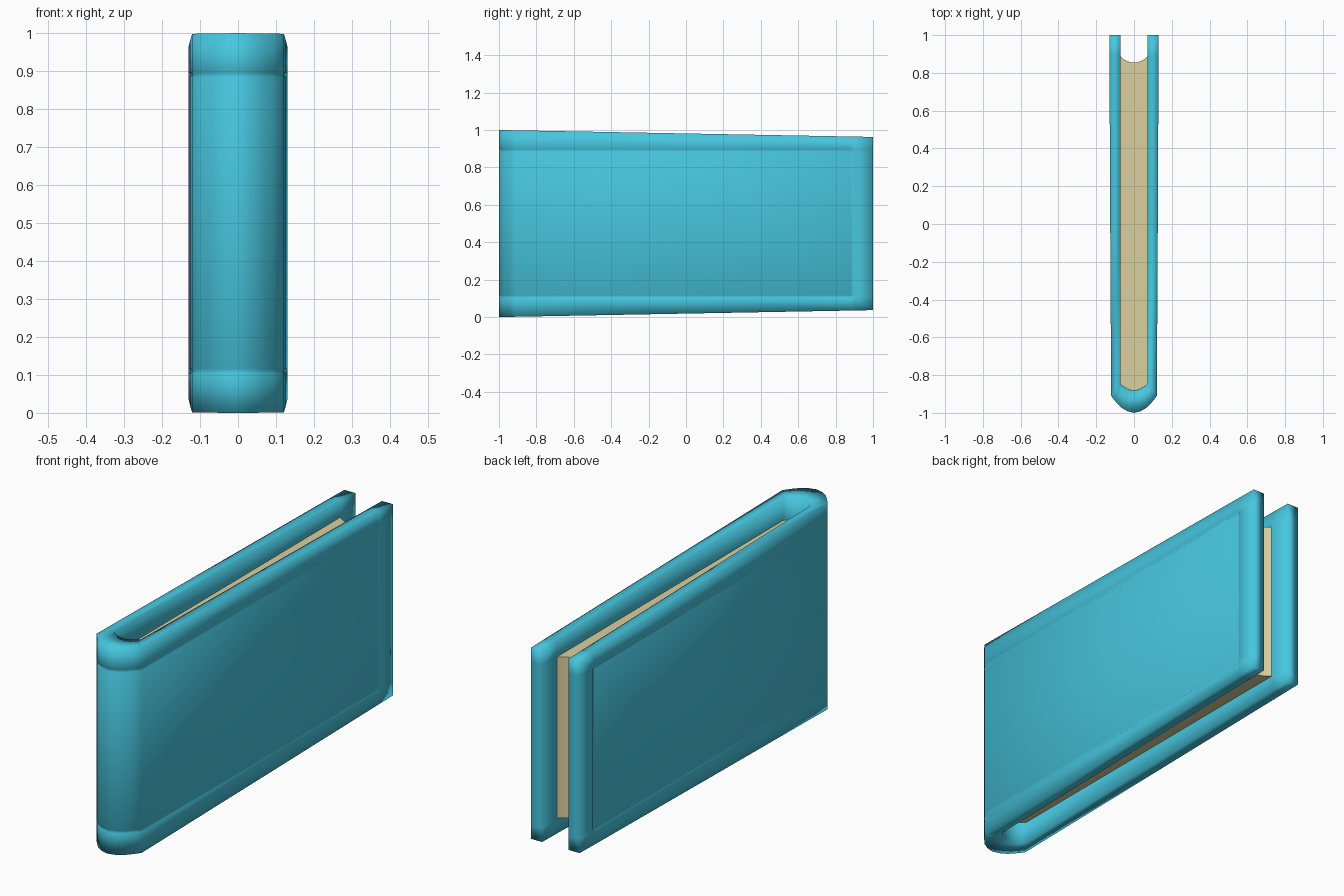
import bpy, bmesh, math

if "Cube" in bpy.data.objects:
    bpy.data.objects.remove(bpy.data.objects["Cube"])


def material(name, rgb):
    m = bpy.data.materials.new(name)
    m.diffuse_color = (*rgb, 1)
    m.use_nodes = True
    m.node_tree.nodes["Principled BSDF"].inputs["Base Color"].default_value = m.diffuse_color
    return m


def finish(name, bm, mat, angle):
    bmesh.ops.recalc_face_normals(bm, faces=bm.faces)
    me = bpy.data.meshes.new(name)
    bm.to_mesh(me)
    bm.free()
    me.materials.append(mat)
    me.shade_smooth()
    me.set_sharp_from_angle(angle=math.radians(angle))
    ob = bpy.data.objects.new(name, me)
    bpy.context.collection.objects.link(ob)
    return ob


def mirrored(half):
    # half profile runs from +x side to the centre line
    return half + [(-x, y) for x, y in reversed(half[:-1])]


teal = material("teal cover", (0.062, 0.56, 0.73))
cream = material("cream paper", (0.70, 0.63, 0.35))

# Cover: U-shaped plan, with an outer and an inner wall point in each pair
G = 0.006                      # half width of the decorative groove
DEPTH = 0.004
outer = mirrored([(.13, 1), (.13, .89 + G), (.13, .89), (.13, .89 - G), (.126, 0),
                  (.121, -.91), (.098, -.94), (.068, -.972), (.035, -.991), (0, -1)])
inner = mirrored([(.071, 1), (.071, .89 + G), (.071, .89), (.071, .89 - G), (.071, 0),
                  (.071, -.845), (.056, -.860), (.038, -.871), (.02, -.878), (0, -.88)])
levels = [0, .11 - G, .11, .11 + G, .89 - G, .89, .89 + G, 1]
n, top = len(outer), len(levels) - 1


def height(y, j):
    # cover height tapers slightly toward the fore edge
    taper = 0.0185 * (y + 1)
    return levels[j] + (taper if j == 0 else -taper if j == top else 0)


bm = bmesh.new()
out_v, in_v = [], []
for i in range(n):
    (ox, oy), (ix, iy) = outer[i], inner[i]
    length = math.hypot(ox - ix, oy - iy)
    col_o, col_i = [], []
    for j in range(top + 1):
        groove = (j in (2, 5) and 2 <= i <= n - 3) or (i in (2, n - 3) and 2 <= j <= 5)
        t = DEPTH / length if groove else 0
        col_o.append(bm.verts.new((ox + (ix - ox) * t, oy + (iy - oy) * t, height(oy, j))))
        col_i.append(bm.verts.new((ix, iy, height(iy, j))))
    out_v.append(col_o)
    in_v.append(col_i)

for i in range(n - 1):
    for wall in (out_v, in_v):
        for j in range(top):
            bm.faces.new((wall[i][j], wall[i + 1][j], wall[i + 1][j + 1], wall[i][j + 1]))
    for j in (0, top):         # top and bottom rims
        bm.faces.new((out_v[i][j], out_v[i + 1][j], in_v[i + 1][j], in_v[i][j]))
for i in (0, n - 1):           # fore edges of the two boards
    for j in range(top):
        bm.faces.new((out_v[i][j], in_v[i][j], in_v[i][j + 1], out_v[i][j + 1]))
finish("cover", bm, teal, 180)

# Page block: rounded at the spine, hollow at the fore edge
bm = bmesh.new()
W, STEPS = .072, 12
xs = [W * (1 - 2 * k / STEPS) for k in range(STEPS + 1)]
rows = []
for x in xs:
    bulge = 1 - (x / W) ** 2
    front, back = -.845 - .035 * bulge, .887 - .033 * bulge
    rows.append([bm.verts.new((x, y, z)) for y, z in
                 ((front, .11), (back, .11), (back, .89), (front, .89))])
for a, b in zip(rows, rows[1:]):
    for k in range(4):
        bm.faces.new((a[k], a[(k + 1) % 4], b[(k + 1) % 4], b[k]))
bm.faces.new(rows[0])
bm.faces.new(rows[-1])
finish("pages", bm, cream, 35)
